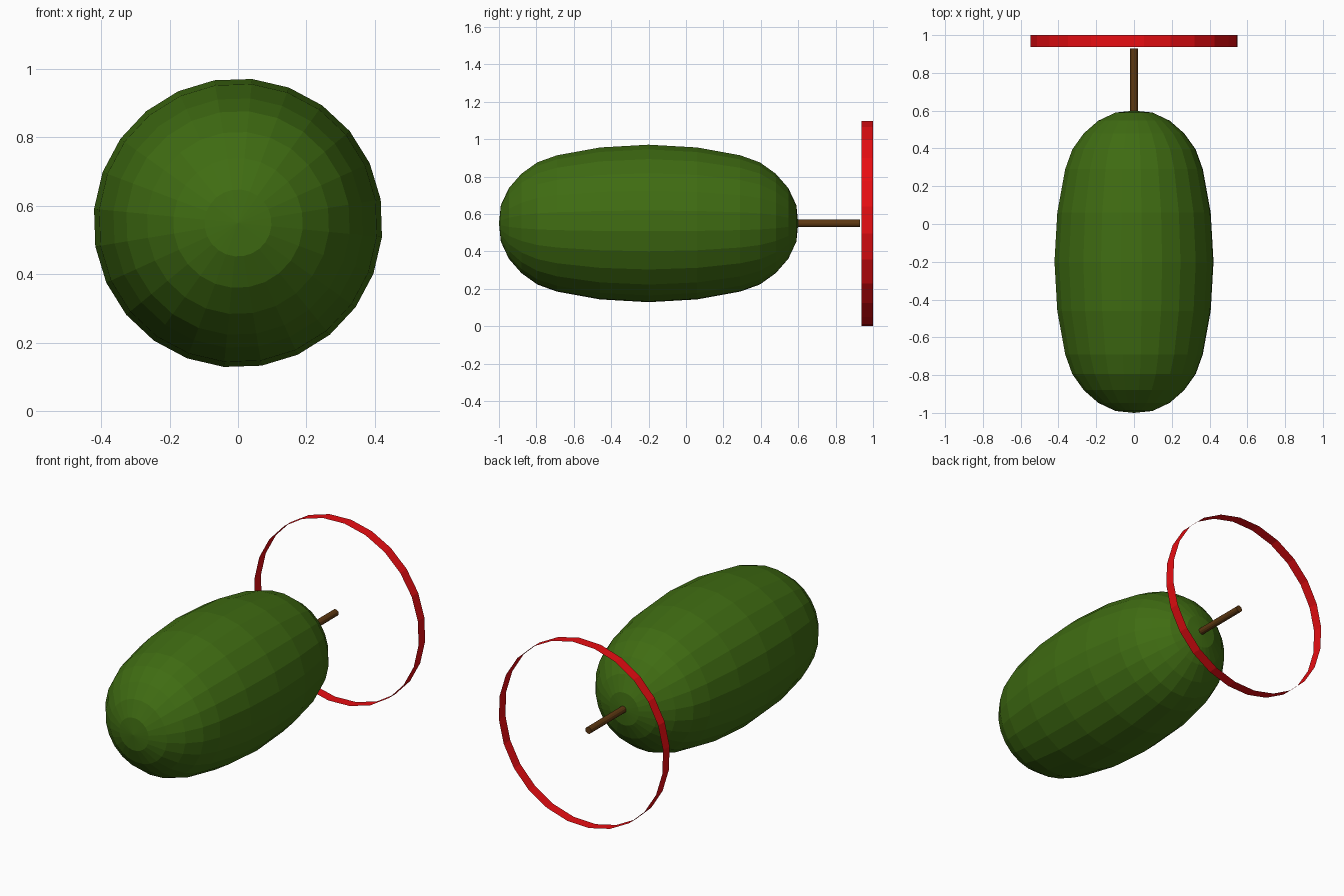
import bpy, bmesh
from math import sin, cos, radians, tau

if "Cube" in bpy.data.objects:
    bpy.data.objects.remove(bpy.data.objects["Cube"])

CZ = 0.55  # height of the shared axis, which runs along y


def lathe(name, profile, sides, offset, color):
    """Spin (y, radius) points about the y axis; radius 0 makes a pole."""
    bm = bmesh.new()
    rings = []
    for y, r in profile:
        if r == 0:
            rings.append([bm.verts.new((0, y, CZ))] * sides)
        else:
            angles = [radians(offset) + tau * i / sides for i in range(sides)]
            rings.append([bm.verts.new((r * cos(a), y, CZ + r * sin(a))) for a in angles])
    for a, b in zip(rings, rings[1:]):
        for i in range(sides):
            j = (i + 1) % sides
            corners = dict.fromkeys((a[i], b[i], b[j], a[j]))
            bm.faces.new(list(corners))
    bmesh.ops.recalc_face_normals(bm, faces=bm.faces)
    mesh = bpy.data.meshes.new(name)
    bm.to_mesh(mesh)
    bm.free()
    mat = bpy.data.materials.new(name + "_colour")
    mat.diffuse_color = (*color, 1)
    mat.use_nodes = True
    mat.node_tree.nodes["Principled BSDF"].inputs["Base Color"].default_value = mat.diffuse_color
    mesh.materials.append(mat)
    ob = bpy.data.objects.new(name, mesh)
    bpy.context.collection.objects.link(ob)
    return ob


# Body: blunt elongated ovoid, mirrored half profile around y = -0.2
half = [(0.8, 0), (0.79, 0.098), (0.747, 0.19), (0.68, 0.267), (0.595, 0.328),
        (0.49, 0.366), (0.26, 0.408)]
profile = [(-0.2 - d, r) for d, r in half] + [(-0.2, 0.423)]
profile += [(-0.2 + d, r) for d, r in reversed(half)]
lathe("body", profile, 24, 9.4, (0.05, 0.15, 0.006))

# Shaft at the rear
lathe("shaft", [(0.5, 0), (0.5, 0.02), (0.93, 0.02), (0.93, 0)], 12, 0, (0.11, 0.04, 0.006))

# Thin open hoop behind the shaft
lathe("rear_hoop", [(0.938, 0.55), (1.0, 0.55)], 24, 9.4, (0.8, 0.004, 0.006))
